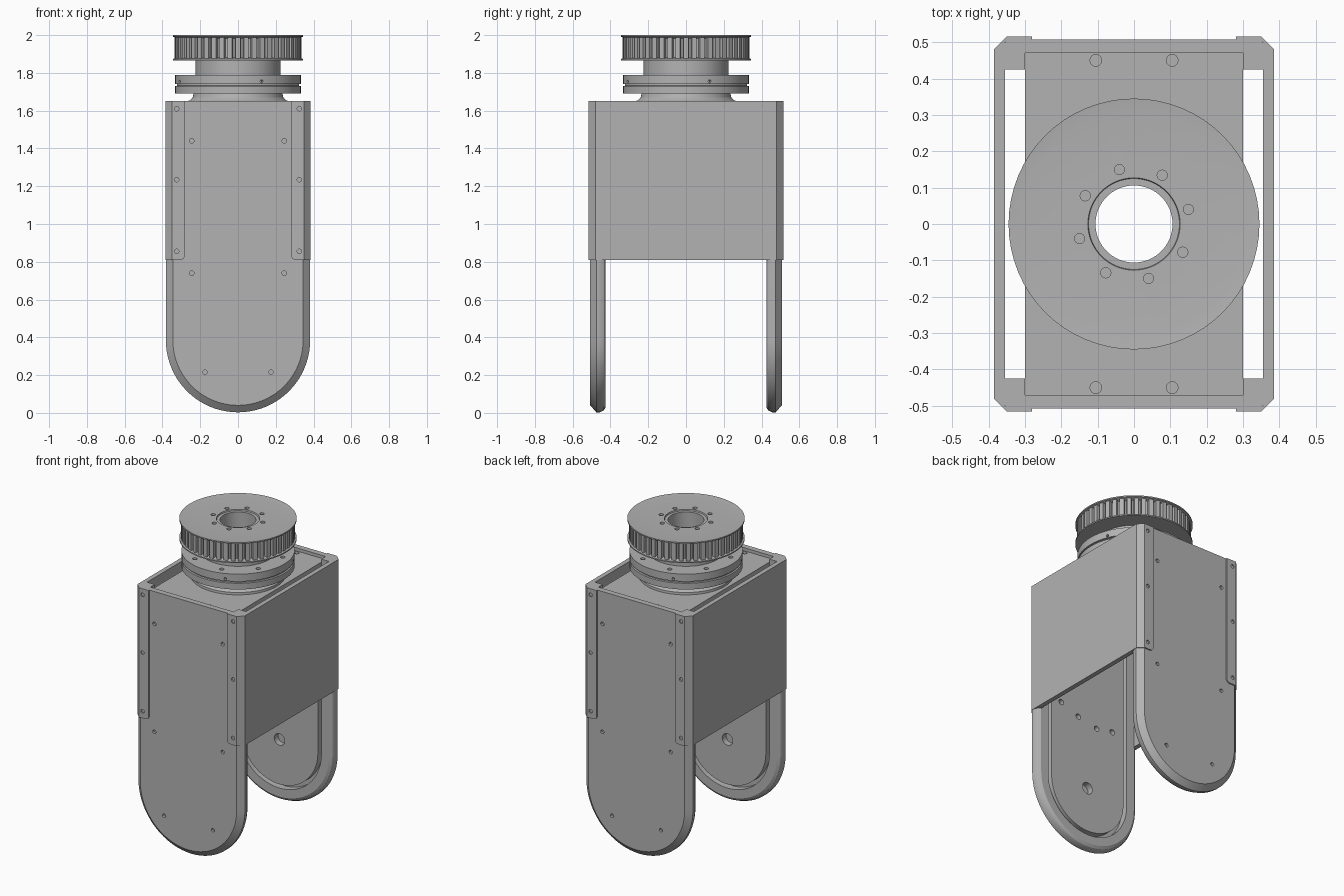
import bpy, bmesh, math
from mathutils import Vector

if "Cube" in bpy.data.objects:
    bpy.data.objects.remove(bpy.data.objects["Cube"], do_unlink=True)

grey = bpy.data.materials.new("machined_grey")
grey.use_nodes = True
colour = (0.45, 0.45, 0.45, 1)
grey.diffuse_color = colour
grey.node_tree.nodes["Principled BSDF"].inputs["Base Color"].default_value = colour


def make(name, bm):
    bmesh.ops.recalc_face_normals(bm, faces=bm.faces)
    mesh = bpy.data.meshes.new(name)
    bm.to_mesh(mesh)
    bm.free()
    mesh.materials.append(grey)
    ob = bpy.data.objects.new(name, mesh)
    bpy.context.collection.objects.link(ob)
    return ob


def activate(ob):
    bpy.ops.object.select_all(action='DESELECT')
    ob.select_set(True)
    bpy.context.view_layer.objects.active = ob


def drill(ob, holes):
    """Cut round holes, each (centre, axis, radius, half length)."""
    bm = bmesh.new()
    for centre, axis, radius, half in holes:
        turn = Vector(axis).to_track_quat('Z', 'Y').to_matrix().to_4x4()
        turn.translation = Vector(centre)
        bmesh.ops.create_cone(bm, cap_ends=True, segments=16, radius1=radius,
                              radius2=radius, depth=2 * half, matrix=turn)
    cutter = make("hole_cutter", bm)
    cutter.hide_render = True
    activate(ob)
    mod = ob.modifiers.new("holes", 'BOOLEAN')
    mod.operation, mod.solver, mod.object = 'DIFFERENCE', 'EXACT', cutter
    bpy.ops.object.modifier_apply(modifier=mod.name)
    bpy.data.objects.remove(cutter, do_unlink=True)


def finish(ob, angle=30):
    activate(ob)
    bpy.ops.object.shade_smooth_by_angle(angle=math.radians(angle))


def turned_copy(ob, name):
    twin = ob.copy()
    twin.data = ob.data.copy()
    twin.name = name
    twin.rotation_euler.z = math.pi
    bpy.context.collection.objects.link(twin)


ARC_Z = 0.385


def arch_loft(name, profile, top):
    """Loft U-shaped outlines with a round foot; profile is (radius, y)."""
    bm = bmesh.new()
    loops = []
    for r, y in profile:
        pts = [(-r, top)]
        for i in range(41):
            a = math.pi + math.pi * i / 40
            pts.append((r * math.cos(a), ARC_Z + r * math.sin(a)))
        pts.append((r, top))
        loops.append([bm.verts.new((x, y, z)) for x, z in pts])
    for a, b in zip(loops, loops[1:]):
        for i in range(len(a) - 1):
            bm.faces.new((a[i], a[i + 1], b[i + 1], b[i]))
    bm.faces.new(loops[0])
    bm.faces.new(loops[-1])
    bm.faces.new([l[0] for l in loops] + [l[-1] for l in reversed(loops)])
    return make(name, bm)


def lathe(name, profile, n=64):
    """Closed ring profile of (radius, z) turned about z."""
    bm = bmesh.new()
    rings = [[bm.verts.new((r * math.cos(2 * math.pi * i / n),
                            r * math.sin(2 * math.pi * i / n), z))
              for i in range(n)] for r, z in profile]
    for a, b in zip(rings, rings[1:] + rings[:1]):
        for i in range(n):
            j = (i + 1) % n
            bm.faces.new((a[i], a[j], b[j], b[i]))
    return make(name, bm)


def around(radius, start, count, z):
    for i in range(count):
        a = math.radians(start + 360 * i / count)
        yield (radius * math.cos(a), radius * math.sin(a), z)


# Front arm shell: chamfered face with a raised rim on its inner side
FACE = -0.507
arm = arch_loft("front_arm", [(0.3, -0.47), (0.3, -0.425), (0.355, -0.425), (0.372, -0.435),
                              (0.382, -0.455), (0.382, -0.475), (0.345, FACE)], 1.65)
drill(arm, [((s * x, FACE, z), (0, 1, 0), 0.012, 0.015)
            for s in (-1, 1) for x, z in ((0.245, 1.44), (0.245, 0.74), (0.175, 0.215))])
finish(arm)
turned_copy(arm, "back_arm")

# Inner arm plate with axle hole and mounting holes
plate = arch_loft("front_inner_plate", [(0.275, -0.475), (0.275, -0.425)], 1.6)
mounts = ((0.2, 0.91), (0.07, 0.86), (-0.07, 0.83), (-0.19, 0.85))
drill(plate, [((0, -0.425, 0.4), (0, 1, 0), 0.038, 0.04)] +
      [((x, -0.425, z), (0, 1, 0), 0.018, 0.03) for x, z in mounts])
finish(plate)
turned_copy(plate, "back_inner_plate")

# Side cover: channel section wrapping onto both arm faces
half = [(0.28, -0.515), (0.35, -0.515), (0.385, -0.48)]
inner = [(0.355, -0.5), (0.28, -0.5)]
outline = half + [(x, -y) for x, y in reversed(half)]
outline += [(x, -y) for x, y in reversed(inner)] + inner
bm = bmesh.new()
base = bm.faces.new([bm.verts.new((x, y, 0.81)) for x, y in outline])
up = bmesh.ops.extrude_face_region(bm, geom=[base])["geom"]
bmesh.ops.translate(bm, vec=(0, 0, 0.84), verts=[g for g in up if isinstance(g, bmesh.types.BMVert)])
corners = [e for e in bm.edges if all(v.co.x < 0.29 and v.co.z < 0.9 for v in e.verts)
           and abs(e.verts[0].co.y - e.verts[1].co.y) < 0.1]
bmesh.ops.bevel(bm, geom=corners, offset=0.025, segments=4, profile=0.5, affect='EDGES')
cover = make("left_side_cover", bm)
drill(cover, [((0.325, s * 0.515, z), (0, 1, 0), 0.012, 0.008)
              for s in (-1, 1) for z in (1.61, 1.235, 0.855)])
finish(cover)
turned_copy(cover, "right_side_cover")

# Top plate carrying the hub
bm = bmesh.new()
bmesh.ops.create_cube(bm, size=1)
for v in bm.verts:
    v.co = (v.co.x * 0.6, v.co.y * 0.96, 1.6 + v.co.z * 0.06)
top = make("top_plate", bm)
drill(top, [((0, 0, 1.6), (0, 0, 1), 0.15, 0.1)] +
      [((x, y, 1.63), (0, 0, 1), 0.016, 0.02) for x in (-0.105, 0.105) for y in (-0.45, 0.45)])
finish(top)

# Hub: flared foot, grooved bearing disc and neck
hub = lathe("bearing_hub", [
    (0.106, 1.57), (0.2, 1.57), (0.2, 1.62), (0.28, 1.62), (0.278, 1.645), (0.255, 1.655),
    (0.24, 1.67), (0.235, 1.69), (0.333, 1.69), (0.333, 1.73), (0.323, 1.732), (0.323, 1.74),
    (0.333, 1.742), (0.333, 1.79), (0.225, 1.79), (0.225, 1.868), (0.106, 1.868)])
drill(hub, [(p, (0, 0, 1), 0.014, 0.02) for p in around(0.28, 15, 8, 1.79)] +
      [(p, (p[0], p[1], 0), 0.008, 0.02) for p in around(0.333, -68, 4, 1.755)])
finish(hub)

# Pulley body with two flanges and a ring of bolt holes
pulley = lathe("pulley_body", [
    (0.106, 1.866), (0.305, 1.866), (0.345, 1.866), (0.345, 1.874), (0.315, 1.882),
    (0.315, 1.982), (0.345, 1.992), (0.345, 2.0), (0.305, 1.996), (0.127, 1.996),
    (0.125, 1.988), (0.106, 1.988)])
drill(pulley, [(p, (0, 0, 1), 0.014, 0.03) for p in around(0.155, 15, 8, 1.996)])
finish(pulley, 20)

# Pulley teeth: bars set around the body between the flanges
bm = bmesh.new()
TEETH = 48
for i in range(TEETH):
    a = 2 * math.pi * i / TEETH
    bars = bmesh.ops.create_cube(bm, size=1)["verts"]
    for v in bars:
        r = 0.322 + v.co.x * 0.026
        t = v.co.y * (0.026 if v.co.x > 0 else 0.032)
        v.co = (r * math.cos(a) - t * math.sin(a),
                r * math.sin(a) + t * math.cos(a), 1.932 + v.co.z * 0.112)
make("pulley_teeth", bm)
